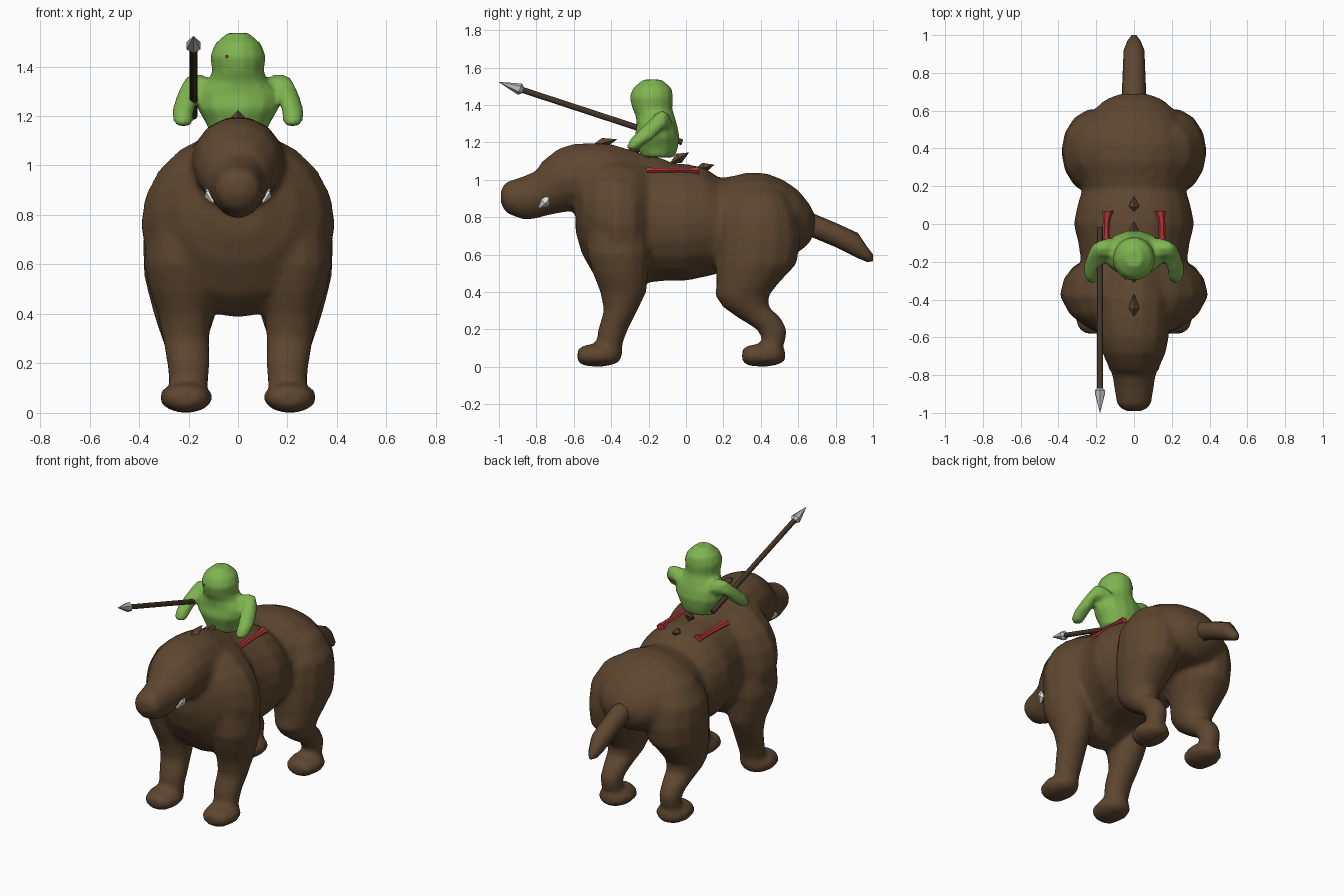
import bpy, bmesh, math
from mathutils import Vector

cube = bpy.data.objects.get("Cube")
if cube:
    bpy.data.objects.remove(cube, do_unlink=True)


def material(name, r, g, b):
    mat = bpy.data.materials.new(name)
    mat.use_nodes = True
    mat.diffuse_color = (r, g, b, 1)
    shader = mat.node_tree.nodes["Principled BSDF"]
    shader.inputs["Base Color"].default_value = (r, g, b, 1)
    shader.inputs["Roughness"].default_value = 0.8
    return mat


hide_brown = material("hide brown", .112, .062, .029)
skin_green = material("skin green", .21, .46, .08)
cloth_red = material("cloth red", .45, .035, .035)
wood_dark = material("dark wood", .06, .034, .02)
steel = material("steel grey", .5, .5, .52)
ivory = material("ivory", .75, .75, .72)


def loft(bm, axis, rows, sides=14):
    """Skin ellipses square to an axis; each row is position, centre pair, radius pair."""
    others = [i for i in range(3) if i != axis]
    rings = []
    for pos, c1, c2, r1, r2 in rows:
        ring = []
        for k in range(sides):
            a = math.tau * k / sides
            p = Vector((0, 0, 0))
            p[axis] = pos
            p[others[0]] = c1 + r1 * math.cos(a)
            p[others[1]] = c2 + r2 * math.sin(a)
            ring.append(bm.verts.new(p))
        rings.append(ring)
    for lower, upper in zip(rings, rings[1:]):
        for k in range(sides):
            j = (k + 1) % sides
            bm.faces.new((lower[k], lower[j], upper[j], upper[k]))
    bm.faces.new(rings[0])
    bm.faces.new(rings[-1])


def profile(rows):
    """Turn rows of y, top, bottom, half width into centred ellipses."""
    return [(y, 0, (t + b) / 2, w, (t - b) / 2) for y, t, b, w in rows]


def sided(rows, side):
    return [(p, side * x, c, r1, r2) for p, x, c, r1, r2 in rows]


def rod(bm, start, end, r1, r2, sides):
    start, end = Vector(start), Vector(end)
    d = end - start
    mat = d.to_track_quat('Z', 'Y').to_matrix().to_4x4()
    mat.translation = (start + end) / 2
    bmesh.ops.create_cone(bm, cap_ends=True, segments=sides, radius1=r1,
                          radius2=r2, depth=d.length, matrix=mat)


def spindle(bm, start, end, radius, sides=4, widest=.3):
    middle = Vector(start).lerp(Vector(end), widest)
    rod(bm, start, middle, radius * .2, radius, sides)
    rod(bm, middle, end, radius, .001, sides)


def finish(name, bm, mat, voxel=0, soften=0, angle=0):
    bmesh.ops.recalc_face_normals(bm, faces=bm.faces)
    mesh = bpy.data.meshes.new(name)
    bm.to_mesh(mesh)
    bm.free()
    mesh.materials.append(mat)
    obj = bpy.data.objects.new(name, mesh)
    bpy.context.collection.objects.link(obj)
    if voxel:
        remesh = obj.modifiers.new("Blend", 'REMESH')
        remesh.mode = 'VOXEL'
        remesh.voxel_size = voxel
        remesh.use_smooth_shade = True
        smooth = obj.modifiers.new("Soften", 'SMOOTH')
        smooth.iterations = soften
    elif angle:
        bpy.ops.object.select_all(action='DESELECT')
        obj.select_set(True)
        bpy.context.view_layer.objects.active = obj
        bpy.ops.object.shade_smooth_by_angle(angle=math.radians(angle))


# Beast: torso, head, legs and feet blended into one hide
torso = profile([
    (-.59, .95, .72, .12), (-.555, 1.06, .6, .24), (-.48, 1.12, .47, .34),
    (-.38, 1.14, .385, .395), (-.28, 1.12, .395, .37), (-.2, 1.1, .45, .28),
    (-.1, 1.09, .46, .295), (0, 1.085, .46, .32), (.1, 1.065, .48, .3),
    (.18, 1.01, .5, .275), (.25, 1.02, .55, .29), (.33, 1.04, .58, .3),
    (.43, 1.035, .6, .3), (.52, 1, .6, .27), (.6, .945, .61, .22),
    (.66, .87, .66, .15), (.69, .81, .73, .07)])
head = profile([
    (-.99, .95, .87, .05), (-.96, .99, .82, .09), (-.87, 1.02, .785, .105),
    (-.8, 1.05, .79, .115), (-.77, 1.1, .8, .13), (-.68, 1.17, .82, .17),
    (-.6, 1.195, .83, .185), (-.5, 1.2, .8, .195), (-.4, 1.195, .7, .21),
    (-.25, 1.15, .7, .17), (-.1, 1.11, .7, .12)])
fore_leg = [
    (.8, .23, -.37, .13, .16), (.6, .24, -.36, .14, .17),
    (.5, .225, -.35, .135, .15), (.4, .215, -.335, .11, .125),
    (.3, .21, -.35, .095, .09), (.2, .2, -.39, .087, .08),
    (.12, .2, -.41, .08, .07), (.06, .2, -.41, .08, .07)]
hind_leg = [
    (.98, .13, .39, .07, .08), (.92, .17, .39, .13, .15),
    (.8, .2, .385, .175, .21), (.68, .2, .385, .185, .23),
    (.55, .21, .375, .17, .22), (.45, .215, .33, .14, .17),
    (.38, .215, .3, .12, .145), (.32, .215, .32, .1, .125),
    (.26, .215, .395, .08, .115), (.2, .215, .46, .07, .08),
    (.15, .215, .47, .065, .065), (.08, .215, .46, .065, .05)]
foot = [
    (.3, .21, .06, .05, .03), (.33, .21, .06, .09, .055),
    (.42, .21, .063, .11, .065), (.49, .21, .06, .09, .05),
    (.53, .21, .06, .04, .03)]
bm = bmesh.new()
loft(bm, 1, torso, 20)
loft(bm, 1, head)
for side in (-1, 1):
    loft(bm, 2, sided(fore_leg, side))
    loft(bm, 2, sided(hind_leg, side))
    loft(bm, 1, sided(foot, side))
    loft(bm, 1, [(p - .88, *rest) for p, *rest in sided(foot, side)])
finish("beast_body", bm, hide_brown, voxel=.018, soften=4)

# Tail
bm = bmesh.new()
loft(bm, 1, profile([(.6, .85, .7, .065), (.68, .82, .69, .065),
                     (.8, .77, .64, .06), (.92, .715, .58, .055),
                     (.97, .64, .56, .035), (1, .6, .565, .012)]), 8)
finish("tail", bm, hide_brown, angle=60)

# Flat spines along the back
bm = bmesh.new()
for y, z, length, rise in ((-.5, 1.18, .13, .036), (-.33, 1.135, .1, .035),
                           (-.08, 1.09, .095, .055), (.05, 1.05, .1, .03)):
    spindle(bm, (0, y, z), (0, y + length, z + rise), .028, widest=.45)
finish("back_spines", bm, hide_brown)

# Tusks
bm = bmesh.new()
for side in (-1, 1):
    spindle(bm, (side * .1, -.785, .85), (side * .122, -.7, .945), .03, 6, .35)
finish("tusks", bm, ivory, angle=30)

# Rider: torso with head, and bent arms
figure = [
    (1.12, 0, -.15, .11, .09), (1.17, 0, -.15, .13, .108),
    (1.23, 0, -.155, .165, .122), (1.29, 0, -.155, .17, .11),
    (1.34, 0, -.165, .12, .105), (1.38, 0, -.18, .105, .108),
    (1.44, 0, -.185, .113, .118), (1.49, 0, -.18, .095, .105),
    (1.535, 0, -.18, .045, .05)]
upper_arm = [
    (.08, -.14, 1.28, .07, .06), (.14, -.13, 1.315, .055, .05),
    (.18, -.13, 1.32, .045, .05), (.22, -.145, 1.305, .035, .035),
    (.24, -.17, 1.27, .025, .03)]
forearm = [
    (1.36, .175, -.12, .035, .03), (1.28, .205, -.18, .045, .058),
    (1.22, .222, -.235, .045, .063), (1.185, .222, -.27, .042, .045),
    (1.16, .22, -.285, .028, .028)]
bm = bmesh.new()
loft(bm, 2, figure)
for side in (-1, 1):
    loft(bm, 0, [(side * x, *rest) for x, *rest in upper_arm], 8)
    loft(bm, 2, sided(forearm, side), 8)
finish("rider", bm, skin_green, voxel=.013, soften=2)

# Rider's small eye mark
bm = bmesh.new()
eye = bmesh.ops.create_icosphere(bm, subdivisions=2, radius=.006)
bmesh.ops.translate(bm, verts=eye["verts"], vec=(-.045, -.29, 1.44))
finish("rider_eye", bm, cloth_red, angle=60)

# Red leg wraps along the flanks, flaring at the ends
wrap = [
    (-.21, .148, 1.048, .025, .02), (-.15, .148, 1.05, .022, .015),
    (-.03, .148, 1.052, .018, .013), (.03, .145, 1.051, .02, .015),
    (.07, .137, 1.05, .03, .022)]
bm = bmesh.new()
for side in (-1, 1):
    loft(bm, 1, sided(wrap, side), 6)
finish("leg_wraps", bm, cloth_red, angle=40)

# Spear
bm = bmesh.new()
rod(bm, (-.18, -.02, 1.2), (-.18, -.88, 1.482), .016, .016, 8)
finish("spear_shaft", bm, wood_dark, angle=50)
bm = bmesh.new()
spindle(bm, (-.18, -.86, 1.475), (-.18, -1, 1.522), .032, 6, .2)
finish("spear_head", bm, steel)
